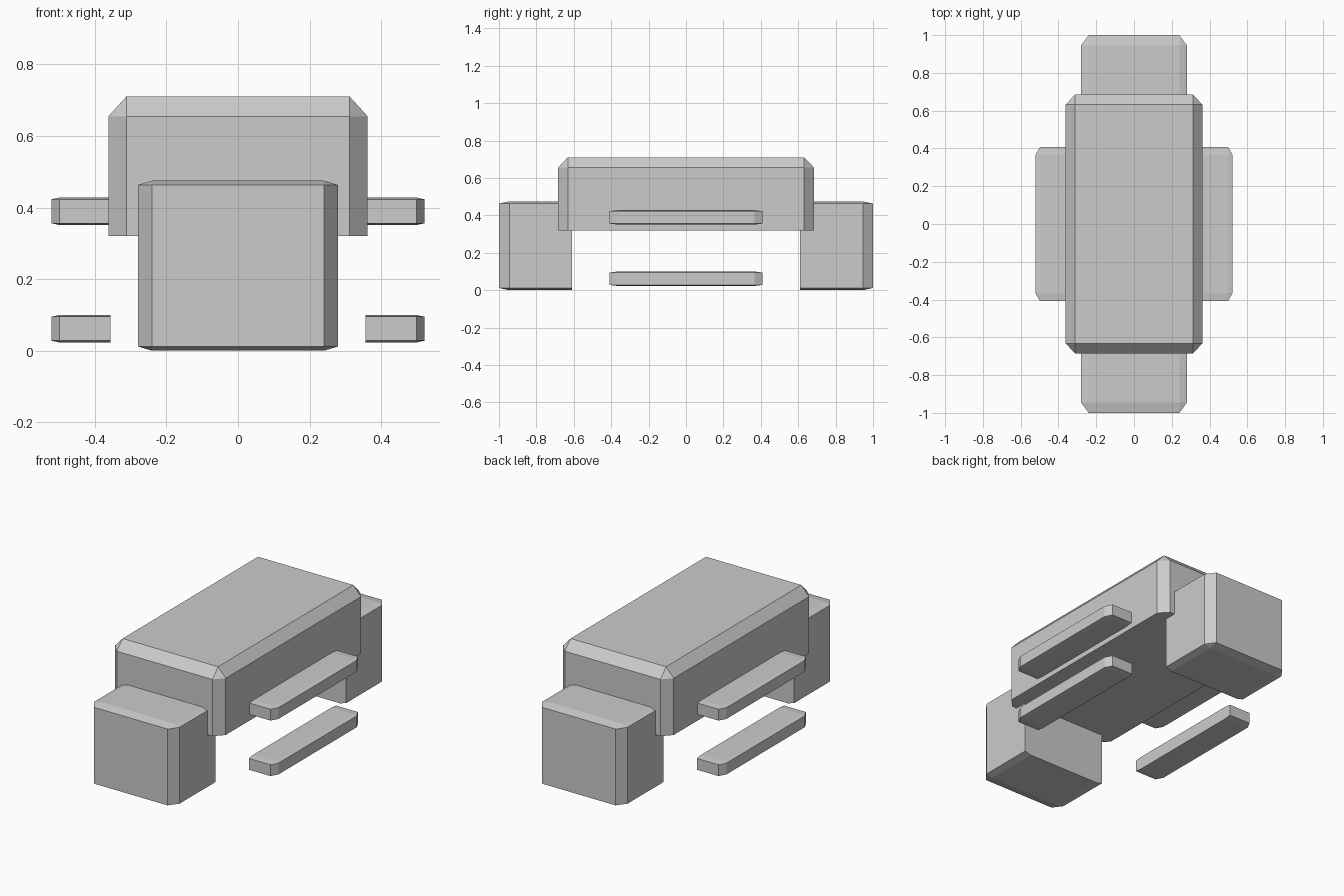
import bpy, bmesh
from itertools import product

if "Cube" in bpy.data.objects:
    bpy.data.objects.remove(bpy.data.objects["Cube"])


def chamfered_box(name, lo, hi, cut, flat):
    """Box from lo to hi, chamfered by cut per axis; flat=(axis, sign) is a square, uncut end."""
    bm = bmesh.new()
    # hull of three boxes, each reaching full size along one axis only
    for full in range(3):
        ranges = []
        for a in range(3):
            c = 0 if a == full else cut[a]
            ranges.append((lo[a] + (0 if flat == (a, -1) else c),
                           hi[a] - (0 if flat == (a, 1) else c)))
        for p in product(*ranges):
            bm.verts.new(p)
    bmesh.ops.remove_doubles(bm, verts=bm.verts[:], dist=1e-5)
    bmesh.ops.convex_hull(bm, input=bm.verts[:])
    bmesh.ops.delete(bm, geom=[v for v in bm.verts if not v.link_faces], context='VERTS')
    bmesh.ops.dissolve_limit(bm, angle_limit=0.01, verts=bm.verts[:], edges=bm.edges[:])
    bmesh.ops.recalc_face_normals(bm, faces=bm.faces[:])
    mesh = bpy.data.meshes.new(name)
    bm.to_mesh(mesh)
    bm.free()
    obj = bpy.data.objects.new(name, mesh)
    bpy.context.collection.objects.link(obj)
    return obj


# Main body, square-edged underneath
chamfered_box("body", (-0.362, -0.685, 0.32), (0.362, 0.685, 0.71),
              (0.05, 0.053, 0.055), (2, -1))

# End blocks, square where they tuck under the body
for side, s in (("front", -1), ("back", 1)):
    y0, y1 = sorted((s * 0.61, s * 1.0))
    chamfered_box(side + "_end_block", (-0.28, y0, 0.0), (0.28, y1, 0.475),
                  (0.04, 0.055, 0.012), (1, -s))

# Side rails: an upper and a lower slab on each side
for side, s in (("left", -1), ("right", 1)):
    x0, x1 = sorted((s * 0.356, s * 0.521))
    for level, z0, z1 in (("lower", 0.023, 0.1), ("upper", 0.351, 0.428)):
        chamfered_box(f"{side}_{level}_rail", (x0, -0.408, z0), (x1, 0.408, z1),
                      (0.023, 0.042, 0.005), (0, -s))
